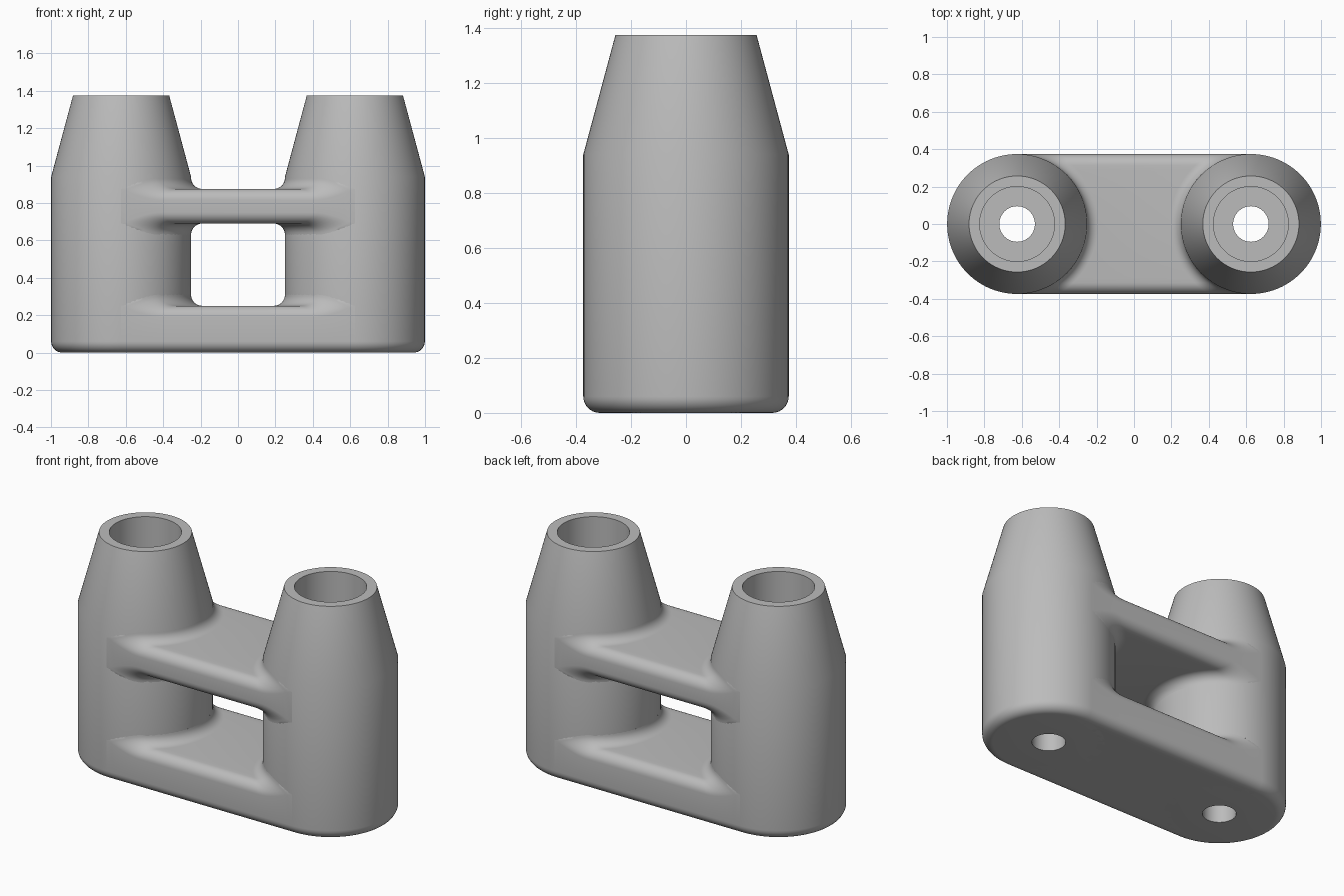
import bpy, bmesh
from math import sin, cos, pi, sqrt, radians

cube = bpy.data.objects.get("Cube")
if cube:
    bpy.data.objects.remove(cube)

POST_X, R, ROUND = 0.625, 0.374, 0.06
STEPS = 8

grey = bpy.data.materials.new("plain grey")
grey.use_nodes = True
grey.diffuse_color = (0.5, 0.5, 0.5, 1)
grey.node_tree.nodes["Principled BSDF"].inputs["Base Color"].default_value = (0.5, 0.5, 0.5, 1)


def finish(name, bm):
    bmesh.ops.remove_doubles(bm, verts=bm.verts, dist=0.0001)
    bmesh.ops.recalc_face_normals(bm, faces=bm.faces)
    mesh = bpy.data.meshes.new(name)
    bm.to_mesh(mesh)
    bm.free()
    mesh.materials.append(grey)
    obj = bpy.data.objects.new(name, mesh)
    bpy.context.collection.objects.link(obj)
    bpy.ops.object.select_all(action='DESELECT')
    obj.select_set(True)
    bpy.context.view_layer.objects.active = obj
    bpy.ops.object.shade_smooth_by_angle(angle=radians(30))
    return obj


def post(name, x):
    # Turned post: small through hole, wide bore, tapered top, rounded foot
    foot = [(R - ROUND + ROUND * sin(a), ROUND - ROUND * cos(a))
            for a in (i * pi / 2 / STEPS for i in range(STEPS + 1))]
    profile = [(0.095, 0)] + foot + [(R, 0.94), (0.257, 1.375), (0.2, 1.375),
                                     (0.2, 0.25), (0.095, 0.25), (0.095, 0)]
    bm = bmesh.new()
    verts = [bm.verts.new((r, 0, z)) for r, z in profile]
    edges = [bm.edges.new(pair) for pair in zip(verts, verts[1:])]
    bmesh.ops.spin(bm, geom=verts + edges, cent=(0, 0, 0), axis=(0, 0, 1),
                   angle=2 * pi, steps=96)
    finish(name, bm).location.x = x


def web(name, low, high, blend_below):
    # Round-edged slab whose ends flare into both posts with a concave blend
    angles = [i * pi / 2 / STEPS for i in range(STEPS + 1)]
    edge = [(R - ROUND + ROUND * sin(a), ROUND * (1 - cos(a))) for a in angles]
    flat = R - ROUND
    rows = [(-y, drop) for y, drop in reversed(edge)]
    rows += [(flat * i / 12, 0) for i in range(-11, 12)] + edge
    gaps = [-0.1] + [ROUND * (1 - cos(a)) for a in angles]

    def blend(gap):
        reach = min(ROUND, max(0, ROUND - gap))
        return ROUND - sqrt(max(0, ROUND ** 2 - reach ** 2))

    stations = [(-1, g) for g in gaps] + [(1, g) for g in reversed(gaps)]
    bm = bmesh.new()
    top, bottom = [], []
    for side, gap in stations:
        flare = blend(gap)
        upper, lower = [], []
        for y, drop in rows:
            x = side * (POST_X - sqrt(max(0, (R + gap) ** 2 - y * y)))
            upper.append(bm.verts.new((x, y, high - drop + flare)))
            lower.append(bm.verts.new((x, y, low + drop - flare * blend_below)))
        top.append(upper)
        bottom.append(lower)

    def skin(a, b):
        for i in range(len(a) - 1):
            bm.faces.new((a[i], a[i + 1], b[i + 1], b[i]))

    for layer in (top, bottom):
        for a, b in zip(layer, layer[1:]):
            skin(a, b)
    for i in (0, -1):
        skin(top[i], bottom[i])
        skin([row[i] for row in top], [row[i] for row in bottom])
    finish(name, bm)


post("left_post", POST_X)
post("right_post", -POST_X)
web("base_web", 0, 0.25, False)
web("upper_web", 0.69, 0.875, True)
